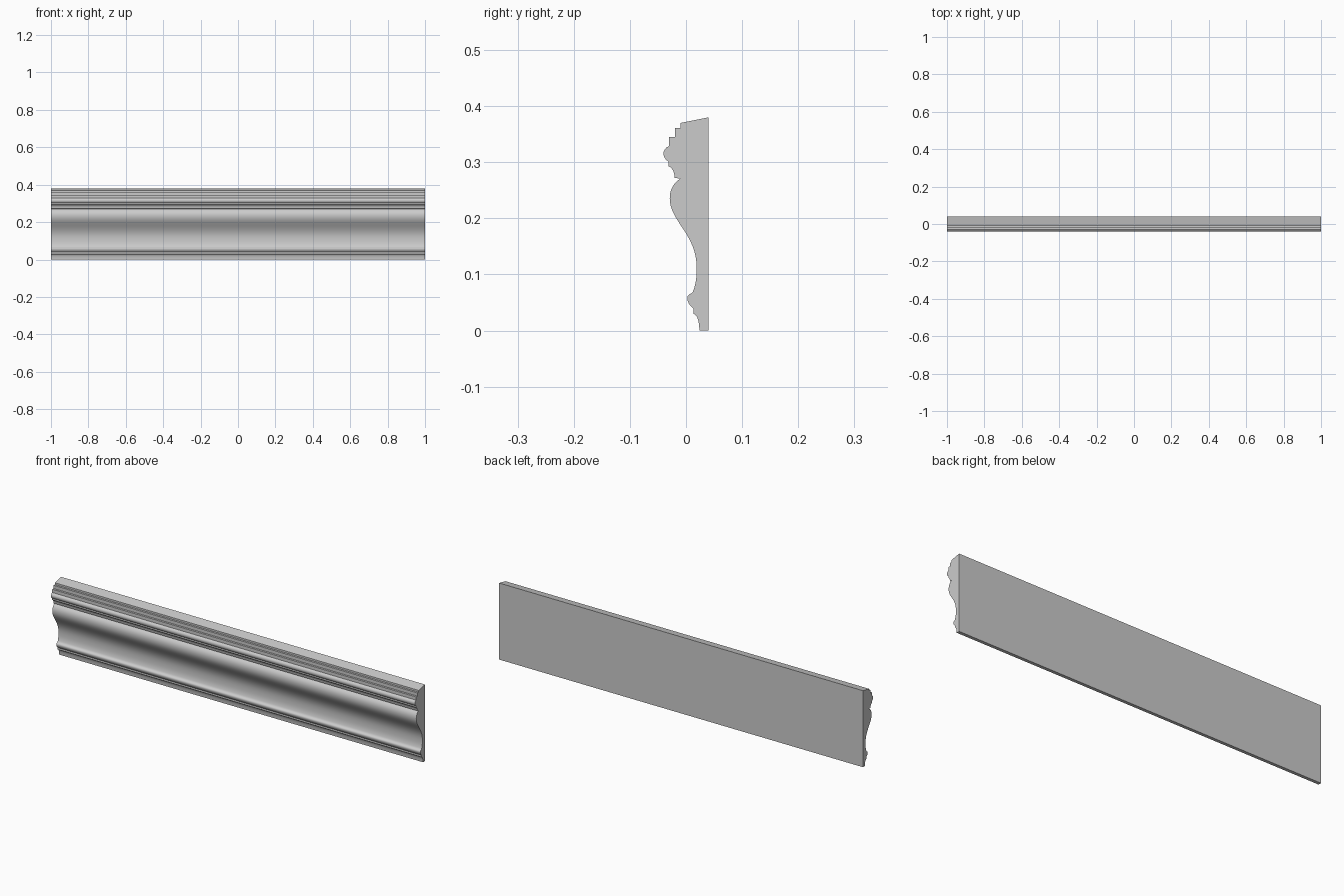
import bpy, bmesh, math
from mathutils import Vector
from mathutils.geometry import interpolate_bezier

if "Cube" in bpy.data.objects:
    bpy.data.objects.remove(bpy.data.objects["Cube"])

LENGTH = 2.0
profile = []          # (y, z) outline of the moulding section


def line(*pts):
    profile.extend(pts)


def curve(a, h1, h2, b, n=8):
    pts = interpolate_bezier(*[Vector((0, *p)) for p in (a, h1, h2, b)], n)
    profile.extend((p.y, p.z) for p in pts)


# Flat back and sloping top
line((0.04, 0.0), (0.04, 0.38), (-0.01, 0.37))
# Stepped fillets
line((-0.01, 0.361), (-0.02, 0.361), (-0.02, 0.345), (-0.03, 0.345))
# Upper bead
curve((-0.03, 0.329), (-0.0435, 0.324), (-0.0435, 0.308), (-0.031, 0.301))
# Small quarter round under the bead
curve((-0.031, 0.293), (-0.024, 0.290), (-0.021, 0.283), (-0.02, 0.272))
# Large S-shaped face
curve((-0.010, 0.271), (-0.022, 0.263), (-0.029, 0.252), (-0.029, 0.236), 9)
profile.pop()
curve((-0.029, 0.236), (-0.029, 0.195), (0.019, 0.172), (0.019, 0.112), 18)
profile.pop()
curve((0.019, 0.112), (0.019, 0.095), (0.018, 0.083), (0.012, 0.069), 9)
# Lower bead
curve((0.009, 0.066), (-0.001, 0.064), (0.000, 0.050), (0.013, 0.039))
# Bottom quarter round and foot
curve((0.013, 0.030), (0.019, 0.028), (0.023, 0.022), (0.024, 0.0))

# Extrude the section along x
bm = bmesh.new()
face = bm.faces.new([bm.verts.new((-LENGTH / 2, y, z)) for y, z in profile])
ext = bmesh.ops.extrude_face_region(bm, geom=[face], use_keep_orig=True)
verts = [g for g in ext["geom"] if isinstance(g, bmesh.types.BMVert)]
bmesh.ops.translate(bm, verts=verts, vec=(LENGTH, 0, 0))
bmesh.ops.recalc_face_normals(bm, faces=bm.faces)
mesh = bpy.data.meshes.new("cornice_moulding")
bm.to_mesh(mesh)
bm.free()

obj = bpy.data.objects.new("cornice_moulding", mesh)
bpy.context.collection.objects.link(obj)
bpy.context.view_layer.objects.active = obj
obj.select_set(True)
bpy.ops.object.shade_smooth_by_angle(angle=math.radians(30))
